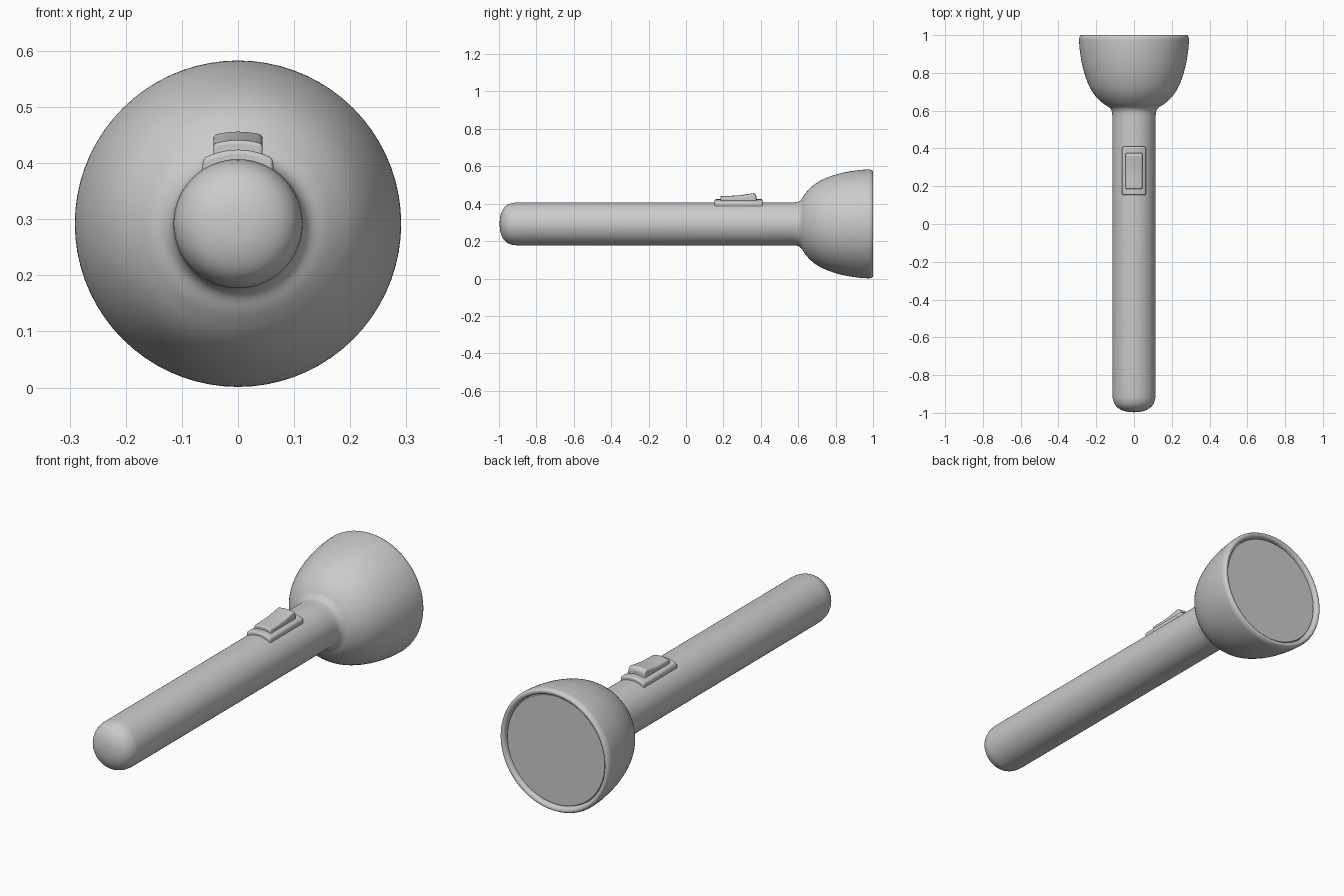
import bpy, bmesh, math
from mathutils import Matrix, Vector

if "Cube" in bpy.data.objects:
    bpy.data.objects.remove(bpy.data.objects["Cube"])

AXIS_Z = 0.292  # height of the torch centre line


def finish(bm, name, angle=40, bevel=0):
    bmesh.ops.remove_doubles(bm, verts=bm.verts, dist=1e-5)
    bmesh.ops.recalc_face_normals(bm, faces=bm.faces)
    mesh = bpy.data.meshes.new(name)
    bm.to_mesh(mesh)
    bm.free()
    ob = bpy.data.objects.new(name, mesh)
    bpy.context.collection.objects.link(ob)
    bpy.ops.object.select_all(action='DESELECT')
    ob.select_set(True)
    bpy.context.view_layer.objects.active = ob
    if bevel:
        mod = ob.modifiers.new("Bevel", 'BEVEL')
        mod.width, mod.segments = bevel, 4
        mod.limit_method, mod.angle_limit = 'ANGLE', math.radians(40)
    bpy.ops.object.shade_smooth_by_angle(angle=math.radians(angle))
    return ob


def smooth(pts, n=5):
    """Catmull-Rom curve through (radius, y) points."""
    p = [Vector(q) for q in pts]
    p = [2 * p[0] - p[1]] + p + [2 * p[-1] - p[-2]]
    out = []
    for a, b, c, d in zip(p, p[1:], p[2:], p[3:]):
        for i in range(n):
            t = i / n
            out.append(0.5 * (2 * b + (c - a) * t + (2 * a - 5 * b + 4 * c - d) * t**2
                              + (3 * b - a - 3 * c + d) * t**3))
    return out + [p[-2]]


def lathe(name, profile):
    bm = bmesh.new()
    vs = [bm.verts.new((r, y, AXIS_Z)) for r, y in profile]
    es = [bm.edges.new(e) for e in zip(vs, vs[1:])]
    bmesh.ops.spin(bm, geom=vs + es, cent=(0, 0, AXIS_Z), axis=(0, 1, 0),
                   angle=math.tau, steps=72, use_duplicate=False)
    return finish(bm, name)


def saddle(name, half_w, r_low, tops, bevel):
    """Block whose top wraps round the barrel; tops = (y, top radius)."""
    bm = bmesh.new()
    n = 10
    xs = [half_w * (2 * i / n - 1) for i in range(n + 1)]
    rings = []
    for y, r in tops:
        ring = [(x, y, AXIS_Z + math.sqrt(r * r - x * x)) for x in xs]
        ring += [(x, y, AXIS_Z + math.sqrt(r_low**2 - x * x)) for x in reversed(xs)]
        rings.append([bm.verts.new(v) for v in ring])
    m = len(rings[0])
    for a, b in zip(rings, rings[1:]):
        for i in range(m):
            j = (i + 1) % m
            bm.faces.new((a[i], a[j], b[j], b[i]))
    for ring in (rings[0], rings[-1]):
        bm.faces.new(ring)
    return finish(bm, name, 40, bevel)


# Barrel with domed tail
tail = smooth([(0, -0.997), (0.04, -0.993), (0.075, -0.98), (0.098, -0.96),
               (0.111, -0.932), (0.115, -0.9)])
lathe("barrel", tail + [Vector((0.115, 0.58))])

# Flared head, ending in a rounded rim and a shallow recess
bell = smooth([(0.115, 0.575), (0.118, 0.597), (0.131, 0.617), (0.163, 0.638),
               (0.202, 0.675), (0.232, 0.72), (0.257, 0.78), (0.276, 0.85),
               (0.287, 0.92), (0.2905, 0.965), (0.290, 0.985), (0.284, 0.998)])
rim = smooth([(0.284, 0.998), (0.279, 1.0), (0.270, 0.998), (0.264, 0.99), (0.262, 0.97)], 3)
lathe("head", bell + rim[1:])

# Lens disc set inside the rim
lathe("lens", [(0, 0.984), (0.258, 0.984), (0.262, 0.972)])

# Switch plate and rocker button
saddle("switch_plate", 0.063, 0.108, [(0.153, 0.132), (0.41, 0.132)], 0.008)
saddle("switch_button", 0.044, 0.12,
       [(0.185, 0.149), (0.265, 0.151), (0.29, 0.153), (0.365, 0.165), (0.376, 0.152)], 0.007)
